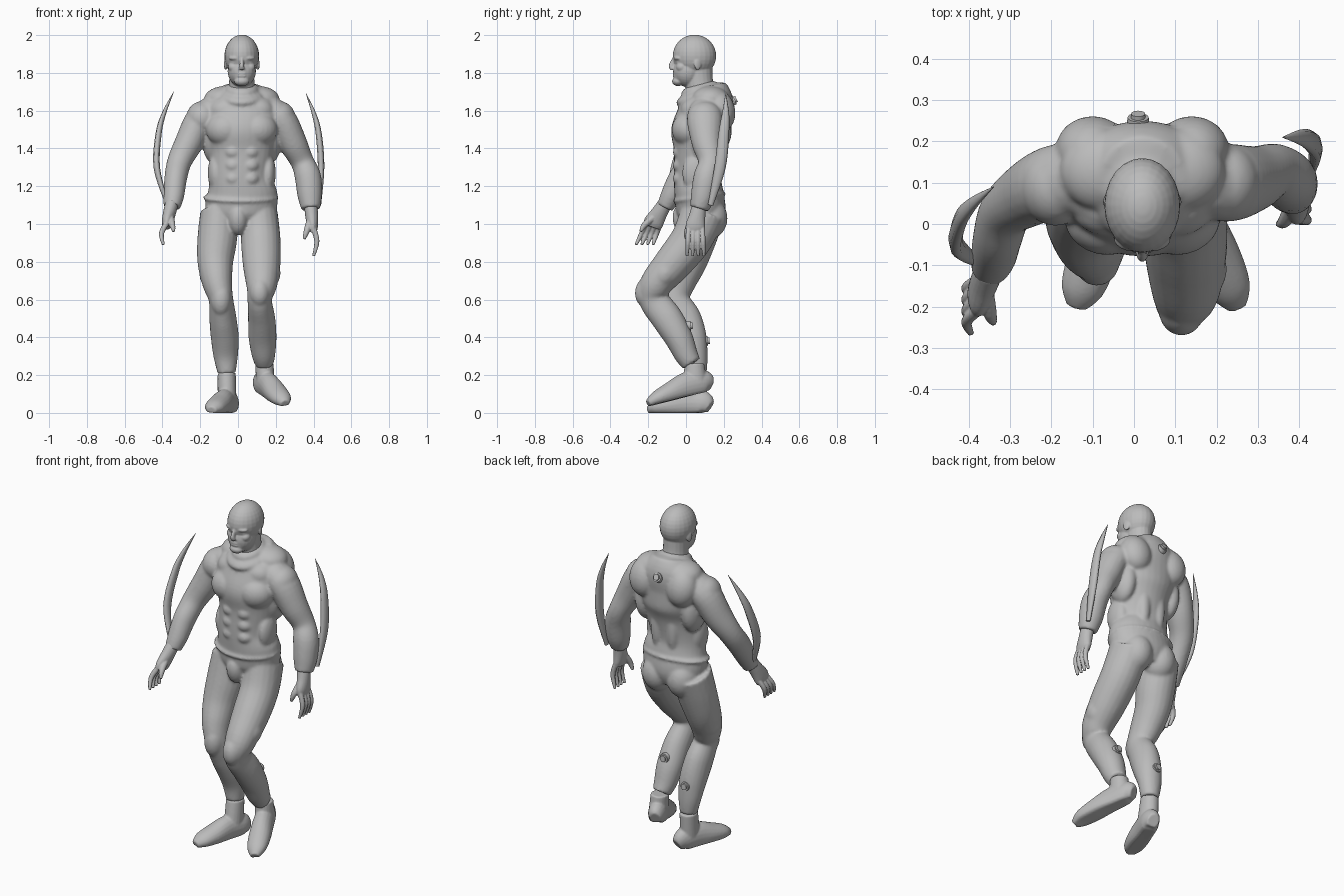
import bpy
import bmesh
import math
from mathutils import Vector, Matrix, Euler

default_cube = bpy.data.objects.get("Cube")
if default_cube:
    bpy.data.objects.remove(default_cube, do_unlink=True)

CENTIMETRE = 0.01   # all part sizes below are in centimetres
MIDDLE = 2          # the upper body leans a little to its left

grey = bpy.data.materials.new("plain grey")
grey.use_nodes = True
grey.diffuse_color = (0.5, 0.5, 0.5, 1)
grey.node_tree.nodes["Principled BSDF"].inputs["Base Color"].default_value = grey.diffuse_color

def placement(at, tilt=0, turn=0):
    """Matrix with a tilt about x and a turn about z, in degrees."""
    spin = Euler((math.radians(tilt), 0, math.radians(turn)))
    return Matrix.Translation(at) @ spin.to_matrix().to_4x4()

def ball(bm, at, size, tilt=0, turn=0):
    place = placement(at, tilt, turn) @ Matrix.Diagonal((*size, 1))
    bmesh.ops.create_uvsphere(bm, u_segments=24, v_segments=16, radius=1, matrix=place)

def pair(bm, at, size, tilt=0, turn=0, middle=MIDDLE):
    """Ellipsoid and its mirror image."""
    for side in (-1, 1):
        ball(bm, (middle + side * at[0], at[1], at[2]), size, tilt, side * turn)

def spline(stations, steps):
    """Catmull-Rom interpolation through the stations."""
    def blend(a, b, c, d, t):
        return (b * 2 + (c - a) * t + (a * 2 - b * 5 + c * 4 - d) * t * t
                + (b * 3 - a - c * 3 + d) * t ** 3) / 2
    last, result = len(stations) - 1, []
    for i in range(last):
        four = [stations[min(max(i + k, 0), last)] for k in (-1, 0, 1, 2)]
        result += [[blend(*column, s / steps) for column in zip(*four)] for s in range(steps)]
    return result + [list(stations[-1])]

def tube(bm, stations, steps=5, sides=20, floor=-1):
    """Loft of ellipses; each station is x, y, z, half width, half depth."""
    path = spline(stations, steps)
    rings = []
    for i, (x, y, z, wide, deep) in enumerate(path):
        ahead, behind = path[min(i + 1, len(path) - 1)], path[max(i - 1, 0)]
        along = (Vector(ahead[:3]) - Vector(behind[:3])).normalized()
        across = (Vector((1, 0, 0)) - along * along.x).normalized()
        normal = along.cross(across)
        ring = []
        for k in range(sides):
            angle = math.tau * k / sides
            offset = across * wide * math.cos(angle) + normal * deep * max(math.sin(angle), floor)
            ring.append(bm.verts.new(Vector((x, y, z)) + offset))
        rings.append(ring)
    for low, high in zip(rings, rings[1:]):
        for k in range(sides):
            bm.faces.new((low[k - 1], low[k], high[k], high[k - 1]))
    bm.faces.new(rings[0])
    bm.faces.new(rings[-1])

def finish(bm, name, voxel=None, smoothing=2):
    """Turn the gathered shapes into one object, fused if a voxel size is given."""
    bmesh.ops.recalc_face_normals(bm, faces=bm.faces)
    bmesh.ops.scale(bm, vec=[CENTIMETRE] * 3, verts=bm.verts)
    for face in bm.faces:
        face.smooth = len(face.verts) < 5   # end caps stay flat
    mesh = bpy.data.meshes.new(name)
    bm.to_mesh(mesh)
    bm.free()
    mesh.materials.append(grey)
    obj = bpy.data.objects.new(name, mesh)
    bpy.context.collection.objects.link(obj)
    if voxel:
        fuse = obj.modifiers.new("fuse", "REMESH")
        fuse.mode = "VOXEL"
        fuse.voxel_size = voxel * CENTIMETRE
        fuse.use_smooth_shade = True
        obj.modifiers.new("soften", "SMOOTH").iterations = smoothing

# Torso of the suit
suit = bmesh.new()
tube(suit, [(1, 8, 99, 12, 10), (1, 8, 106, 18, 13), (2, 7, 115, 19, 13), (1, 6, 125, 16, 12.5),
            (2, 7, 138, 17, 13.5), (2, 8, 148, 19, 16), (2, 10, 158, 21, 14.5),
            (2, 12, 166, 17, 13), (2, 11, 173, 10, 10)], sides=32)
pair(suit, (9, 1, 150), (10, 8.5, 9), turn=12)       # chest
pair(suit, (8, 4, 160), (9, 7, 7), tilt=-20)         # upper chest
for height in (138, 131, 124):
    pair(suit, (4.5, -2, height), (5, 5, 4.2))       # stomach
pair(suit, (14, 5, 127), (4, 7, 10))                 # flanks
pair(suit, (15, 11, 145), (6, 9, 13))                # side of back
pair(suit, (9, 13, 166), (11, 10, 7), turn=-5)       # neck slope
pair(suit, (12, 18, 160), (9, 8, 11), tilt=12)       # shoulder blades
pair(suit, (5, 16, 133), (4, 4, 15))                 # lower back
pair(suit, (8, 12, 103), (9, 10, 11), middle=1)      # seat
ball(suit, (0, -2, 102), (5, 5, 8), tilt=12)         # crotch
ball(suit, (1.5, 7, 114), (20.2, 14.2, 3), tilt=8)   # belt
ball(suit, (MIDDLE, 8.5, 168.5), (12.3, 14.5, 4.5), tilt=20)   # collar
ball(suit, (MIDDLE, 7, 171.5), (8.8, 10, 3.5), tilt=17)

# Arms of the suit
tube(suit, [(16, 11, 160, 8, 9), (23, 10, 155, 8, 9.5), (29, 11, 143, 7.5, 8),
            (34, 13, 133, 6.2, 6.5), (37, 11, 125, 7, 7), (38, 9, 115, 6.5, 6.5),
            (38.5, 7, 108, 5, 5)])
tube(suit, [(-13, 11, 160, 8, 9), (-20, 10, 155, 8, 9), (-26, 7, 143, 7.5, 8),
            (-31, 3, 133, 6.5, 6.5), (-33, -3, 124, 6, 6.5), (-34, -8, 115, 5.5, 5.5),
            (-35, -11, 109, 4.5, 4.5)])
ball(suit, (22, 10, 156), (8.5, 9.5, 9))             # shoulder caps
ball(suit, (-19, 9, 156), (8.5, 9.5, 9))

# Legs of the suit
tube(suit, [(11, 9, 106, 10, 12), (12, 3, 92, 10.5, 11), (12.5, -7, 79, 10, 10),
            (12.5, -16, 68, 8.3, 8.5), (11.5, -17, 60, 6.5, 8), (12.5, -10, 50, 7.2, 8.3),
            (13, -4, 40, 7.4, 7.5), (13.5, 0, 31, 6.3, 6.3), (14, 3, 26, 5, 5.2)])
tube(suit, [(-10, 9, 106, 10, 12), (-11, 5, 92, 10.5, 11), (-12, 1, 80, 9.5, 10),
            (-11, -4, 69, 8, 9), (-9, -6, 60, 6.5, 8), (-8, -1, 50, 7.2, 9),
            (-7, 3, 40, 7.4, 8), (-6.5, 5.5, 30, 6.5, 6), (-6, 6, 21, 4.8, 5)])
ball(suit, (11.5, -21, 64), (5.5, 6, 8), tilt=-8)    # knees
ball(suit, (-9, -9, 60), (5.5, 6, 9))
ball(suit, (17, -11, 74), (5.5, 6, 8), tilt=-30)     # outer thigh flares
ball(suit, (-15, -1, 74), (5.5, 7, 8), tilt=-15)
finish(suit, "body_suit", voxel=0.8, smoothing=6)

# Head with face and ears
head = bmesh.new()
ball(head, (MIDDLE, 4.5, 189), (9.2, 11.5, 11.2))
ball(head, (MIDDLE, 1, 181), (7.5, 7.8, 8.5), tilt=-8)
ball(head, (MIDDLE, -3.4, 179), (4.8, 3.2, 5))             # mouth area
ball(head, (MIDDLE, -4.2, 175.5), (4, 3.2, 2.5))           # chin
tube(head, [(MIDDLE, 9, 165, 8, 8), (MIDDLE, 7, 174, 6.8, 7.5), (MIDDLE, 6, 182, 6.5, 8)])
pair(head, (3.4, -4.3, 187.8), (3.6, 2.2, 1.3), turn=15)   # brow
pair(head, (3.3, -3.4, 185.6), (2.4, 1.8, 1.6))            # eyes
pair(head, (4.4, -2.2, 183), (2.8, 3, 2.6))                # cheeks
tube(head, [(MIDDLE, -6, 187.5, 0.9, 1.2), (MIDDLE, -7.6, 183.8, 1.2, 1.6),
            (MIDDLE, -7, 182, 1.7, 1.2)])                  # nose
for lip in (179.6, 178.3):
    ball(head, (MIDDLE, -6.1, lip), (2.5, 1, 0.6))
pair(head, (8.5, 6.2, 184.5), (0.8, 2, 3), turn=20)        # ears
finish(head, "head", voxel=0.45, smoothing=3)

# Boots
def boot(name, heel, toe, ankle):
    bm = bmesh.new()
    heel, toe, flat = Vector(heel), Vector(toe), 0.7
    stations = []
    for t, wide, high in ((0, 3.2, 4), (0.12, 5, 7), (0.38, 5.5, 7.5),
                          (0.65, 6, 5.7), (0.87, 5.2, 4), (1, 2.5, 2)):
        spot = heel.lerp(toe, t)
        stations.append((spot.x, spot.y, spot.z + flat * high, wide, high))
    tube(bm, stations, floor=-flat)
    base = heel.lerp(toe, 0.25)
    tube(bm, [(base.x, base.y, base.z + 6, 5, 6.5), (*ankle, 4.8, 5.2)])
    finish(bm, name, voxel=0.6)

boot("left_boot", (11, 13, 12), (25, -20, 3.5), (14, 4.5, 26))
boot("right_boot", (-3, 12.5, 0), (-14, -20, 0), (-6, 6, 21))

# Hands
def hand(name, wrist, palm, tip, thumb, bend):
    bm = bmesh.new()
    wrist, palm, tip, thumb = map(Vector, (wrist, palm, tip, thumb))
    tube(bm, [(*wrist, 3.5, 3.8), (*wrist.lerp(palm, 0.5), 3.4, 4.3), (*palm, 2.9, 5.2),
              (*palm.lerp(tip, 0.2), 2.1, 4.8)])
    for finger in range(4):
        lane = Vector((0, 1, 0)) * (finger - 1.5)
        root, end = palm + lane * 2.4, tip + lane * 3
        knuckle = root.lerp(end, 0.5) + Vector((bend, 0, 0))
        tube(bm, [(*root, 1.5, 1.4), (*knuckle, 1.4, 1.3), (*end, 0.8, 0.8)], sides=10)
    start = wrist.lerp(palm, 0.5)
    joint = start.lerp(thumb, 0.6) - Vector((0, 1.5, 0))
    tube(bm, [(*start, 2, 2), (*joint, 1.7, 1.7), (*thumb, 0.8, 0.8)], sides=10)
    finish(bm, name, voxel=0.4, smoothing=1)

hand("left_hand", (38.5, 7, 110), (39.5, 5, 99), (40, 5, 83), (35, 0, 92), bend=2)
hand("right_hand", (-35, -11, 111), (-37.5, -17, 101), (-39.5, -22, 89), (-34, -24, 96), bend=-2)

# Curved forearm blades
widths = ((1, 1.4), (1.7, 3), (1.6, 2.8), (1.1, 1.8), (0.1, 0.1))
for name, points in (
        ("left_blade", ((43, 13, 110), (44, 18, 130), (42.7, 20, 148), (40, 21, 159), (36, 21, 169))),
        ("right_blade", ((-38, -9, 112), (-43, -5, 130), (-42, 1, 148), (-39, 5, 159), (-34, 9, 170)))):
    blade = bmesh.new()
    tube(blade, [(*point, *width) for point, width in zip(points, widths)], sides=8)
    finish(blade, name)

# Round sockets on the upper back and calves
for name, at, tilt in (("back_socket", (1, 24, 165), -65),
                       ("left_calf_socket", (13, 0.5, 46), -85),
                       ("right_calf_socket", (-7, 9.5, 38), -85)):
    socket = bmesh.new()
    for radius, depth in ((3, 4), (2, 6)):
        bmesh.ops.create_cone(socket, cap_ends=True, segments=20, radius1=radius,
                              radius2=radius * 0.85, depth=depth, matrix=placement(at, tilt))
    finish(socket, name)
